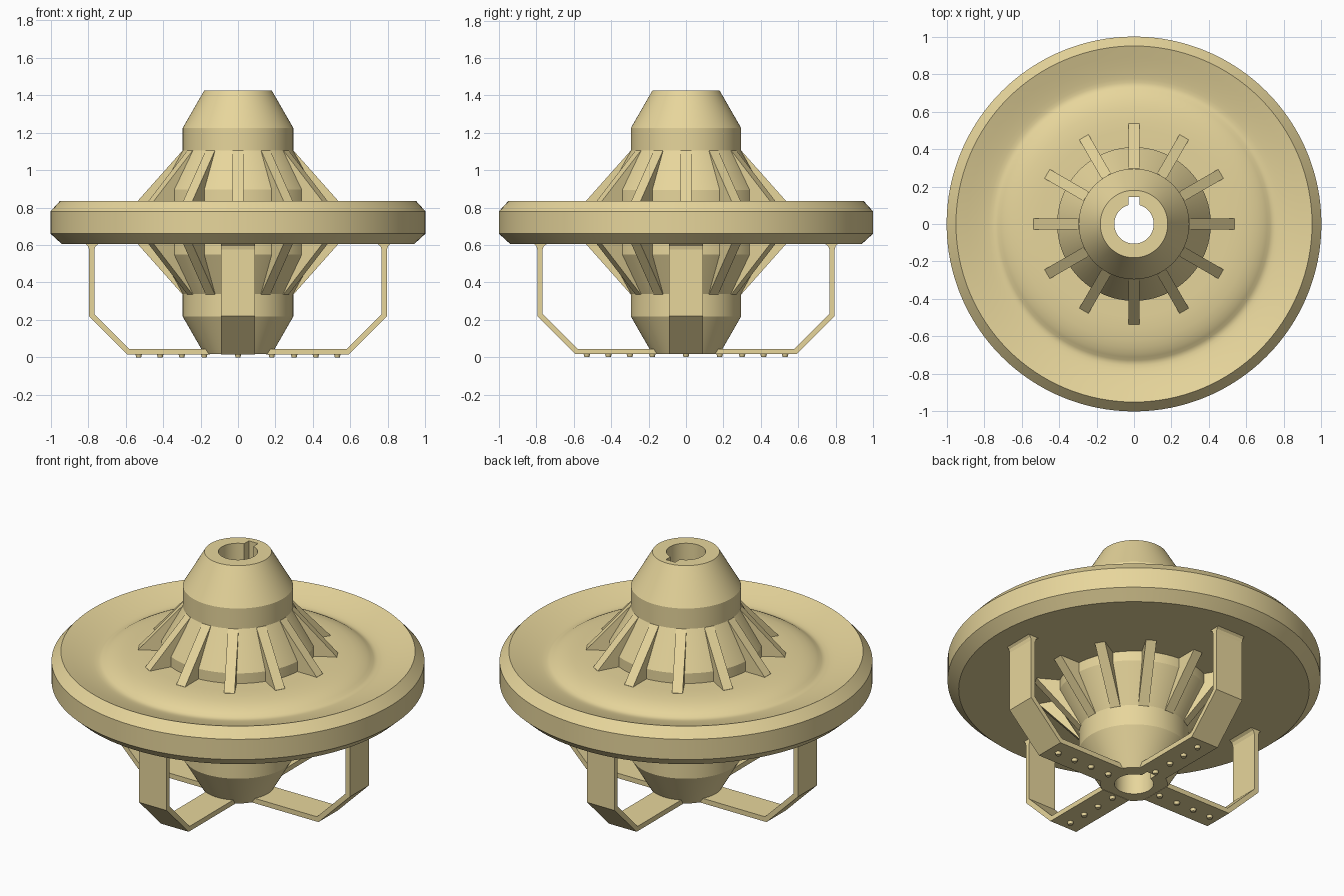
import bpy, bmesh, math
from mathutils import Matrix

if "Cube" in bpy.data.objects:
    bpy.data.objects.remove(bpy.data.objects["Cube"])

tan = bpy.data.materials.new("tan")
tan.diffuse_color = (0.8, 0.67, 0.33, 1)
tan.use_nodes = True
tan.node_tree.nodes["Principled BSDF"].inputs["Base Color"].default_value = tan.diffuse_color
MID = 0.72  # mirror height between upper and lower halves


def finish(name, bm):
    bmesh.ops.recalc_face_normals(bm, faces=bm.faces)
    me = bpy.data.meshes.new(name)
    bm.to_mesh(me)
    bm.free()
    ob = bpy.data.objects.new(name, me)
    me.materials.append(tan)
    bpy.context.collection.objects.link(ob)
    return ob


def smooth(ob):
    bpy.ops.object.select_all(action='DESELECT')
    ob.select_set(True)
    bpy.context.view_layer.objects.active = ob
    bpy.ops.object.shade_smooth_by_angle(angle=math.radians(25))


def lathe(name, profile, n=96):
    """Revolve a closed (radius, z) loop round the z axis."""
    bm = bmesh.new()
    rings = []
    for i in range(n):
        a = 2 * math.pi * i / n
        rings.append([bm.verts.new((r * math.cos(a), r * math.sin(a), z)) for r, z in profile])
    m = len(profile)
    for i in range(n):
        p, q = rings[i], rings[(i + 1) % n]
        for j in range(m):
            k = (j + 1) % m
            bm.faces.new((p[j], q[j], q[k], p[k]))
    return finish(name, bm)


def add_plate(bm, outline, width, angle):
    """Extrude an (x, z) outline across its width and turn it round z."""
    rot = Matrix.Rotation(angle, 4, 'Z')
    a = [bm.verts.new((x, -width / 2, z)) for x, z in outline]
    b = [bm.verts.new((x, width / 2, z)) for x, z in outline]
    bm.faces.new(a)
    bm.faces.new(b[::-1])
    for i in range(len(a)):
        j = (i + 1) % len(a)
        bm.faces.new((a[i], b[i], b[j], a[j]))
    bmesh.ops.transform(bm, matrix=rot, verts=a + b)


# Hub with bore, symmetric about MID
upper = [(0.105, 1.425), (0.18, 1.425), (0.295, 1.225), (0.295, 1.105), (0.41, 0.895)]
lower = [(r, 2 * MID - z + 0.003) for r, z in reversed(upper)]
hub = lathe("hub", upper + lower)

# Keyway cut along the bore
bm = bmesh.new()
bmesh.ops.create_cube(bm, size=1, matrix=Matrix.Translation((0, 0.095, MID)) @ Matrix.Diagonal((0.06, 0.1, 2, 1)))
cutter = finish("keyway_cutter", bm)
cutter.hide_render = True
mod = hub.modifiers.new("keyway", 'BOOLEAN')
mod.operation, mod.solver, mod.object = 'DIFFERENCE', 'EXACT', cutter
bpy.context.view_layer.objects.active = hub
bpy.ops.object.modifier_apply(modifier=mod.name)
bpy.data.objects.remove(cutter)
smooth(hub)

# Wheel disc with a rounded groove on top and a flat underside
disc = lathe("wheel_disc", [
    (0.35, 0.835), (0.50, 0.835), (0.56, 0.833), (0.62, 0.826), (0.66, 0.817), (0.69, 0.806),
    (0.71, 0.796), (0.727, 0.785), (0.74, 0.78), (0.755, 0.779), (0.775, 0.782), (0.80, 0.788),
    (0.84, 0.799), (0.89, 0.815), (0.95, 0.835), (1.0, 0.78), (1.0, 0.66), (0.94, 0.605),
    (0.35, 0.605)], 128)
smooth(disc)

# Twelve stiffening ribs above and below the disc
rib = [(0.25, 0.80), (0.535, 0.80), (0.535, 0.835), (0.295, 1.105), (0.25, 1.105)]
for name, outline in (("upper_ribs", rib), ("lower_ribs", [(r, 2 * MID - z) for r, z in rib])):
    bm = bmesh.new()
    for i in range(12):
        add_plate(bm, outline, 0.057, math.radians(30 * i))
    finish(name, bm)

# Four bent straps with flared feet under the disc
strap = [(0.15, 0.016), (0.59, 0.016), (0.795, 0.22), (0.795, 0.575), (0.80, 0.594), (0.815, 0.608),
         (0.74, 0.608), (0.76, 0.594), (0.767, 0.575), (0.767, 0.232), (0.58, 0.045), (0.15, 0.045)]
bm = bmesh.new()
for i in range(4):
    add_plate(bm, strap, 0.18, math.pi / 2 * i)
finish("support_straps", bm)

# Rivet heads under each strap
bm = bmesh.new()
for i in range(4):
    a = math.pi / 2 * i
    for d in (0.18, 0.3, 0.415, 0.53):
        bmesh.ops.create_cone(bm, cap_ends=True, segments=16, radius1=0.013, radius2=0.018, depth=0.02,
                              matrix=Matrix.Translation((d * math.cos(a), d * math.sin(a), 0.01)))
smooth(finish("rivets", bm))
